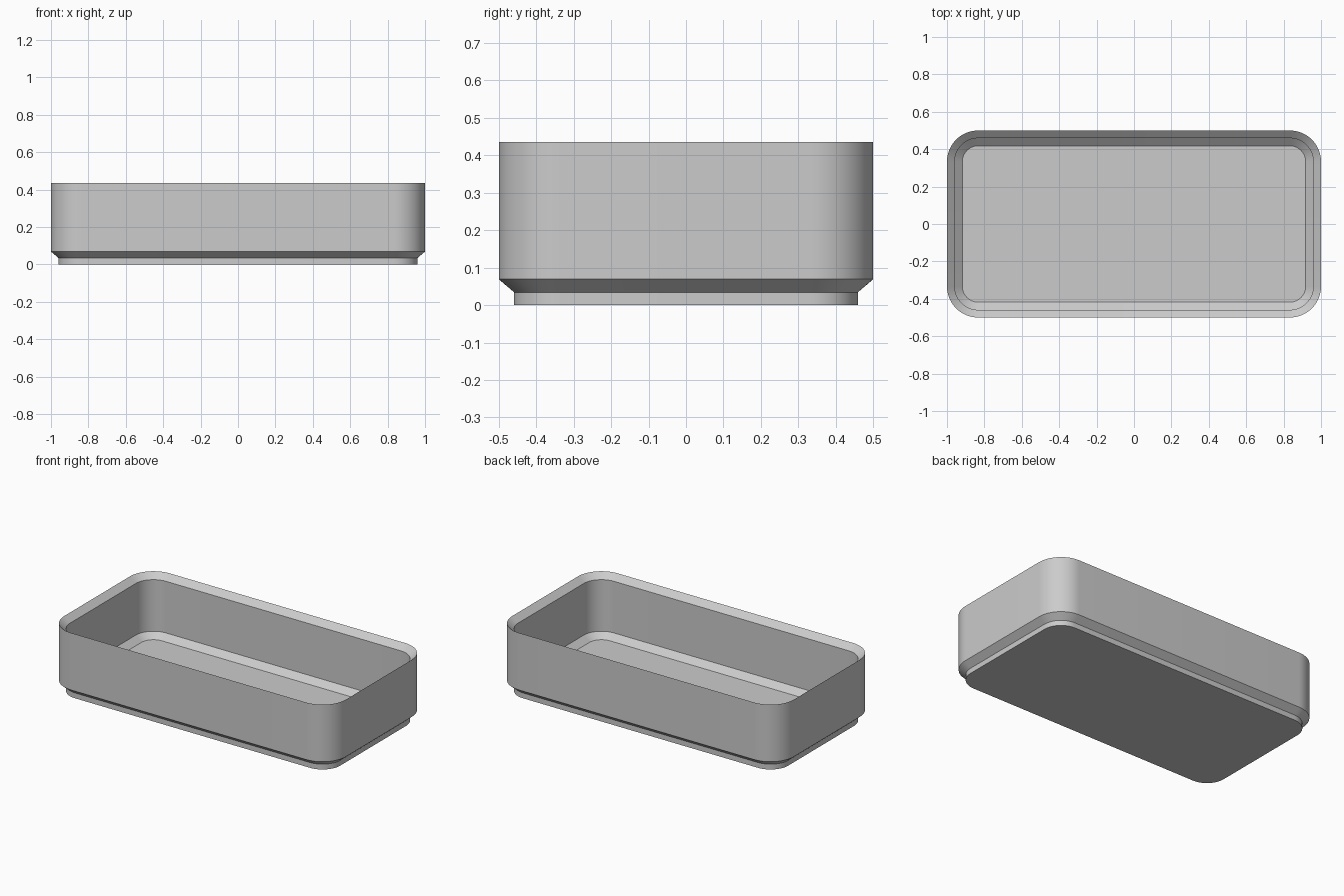
import bpy
import bmesh
from math import cos, sin, pi

cube = bpy.data.objects.get("Cube")
if cube:
    bpy.data.objects.remove(cube, do_unlink=True)

HALF_X, HALF_Y, RADIUS = 1.0, 0.5, 0.167
STEPS = 16  # segments per rounded corner

grey = bpy.data.materials.new("light grey")
grey.use_nodes = True
grey.diffuse_color = (0.6, 0.6, 0.6, 1)
grey.node_tree.nodes["Principled BSDF"].inputs["Base Color"].default_value = (0.6, 0.6, 0.6, 1)


def rounded_loop(bm, inset, z):
    """Rounded rectangle of vertices, moved inward by inset."""
    r = RADIUS - inset
    verts = []
    for corner, (sx, sy) in enumerate([(1, 1), (-1, 1), (-1, -1), (1, -1)]):
        for i in range(STEPS + 1):
            a = (corner + i / STEPS) * pi / 2
            verts.append(bm.verts.new((sx * (HALF_X - RADIUS) + r * cos(a),
                                       sy * (HALF_Y - RADIUS) + r * sin(a), z)))
    return verts


# Wall section as (inset, height): foot, flare, wall, bevelled rim, inner wall, floor
section = [(0.041, 0), (0.041, 0.034), (0, 0.069), (0, 0.435),
           (0.041, 0.4), (0.041, 0.069), (0.082, 0.034)]

bm = bmesh.new()
loops = [rounded_loop(bm, inset, z) for inset, z in section]
for low, high in zip(loops, loops[1:]):
    n = len(low)
    for i in range(n):
        j = (i + 1) % n
        bm.faces.new((low[i], low[j], high[j], high[i]))
bm.faces.new(loops[0][::-1])  # underside
bm.faces.new(loops[-1])       # inside floor
bmesh.ops.recalc_face_normals(bm, faces=bm.faces)

mesh = bpy.data.meshes.new("stacking_tray")
bm.to_mesh(mesh)
bm.free()
mesh.materials.append(grey)
tray = bpy.data.objects.new("stacking_tray", mesh)
bpy.context.collection.objects.link(tray)

# Smooth corners, crisp bevel edges
bpy.ops.object.select_all(action='DESELECT')
tray.select_set(True)
bpy.context.view_layer.objects.active = tray
bpy.ops.object.shade_smooth_by_angle(angle=pi / 6)
